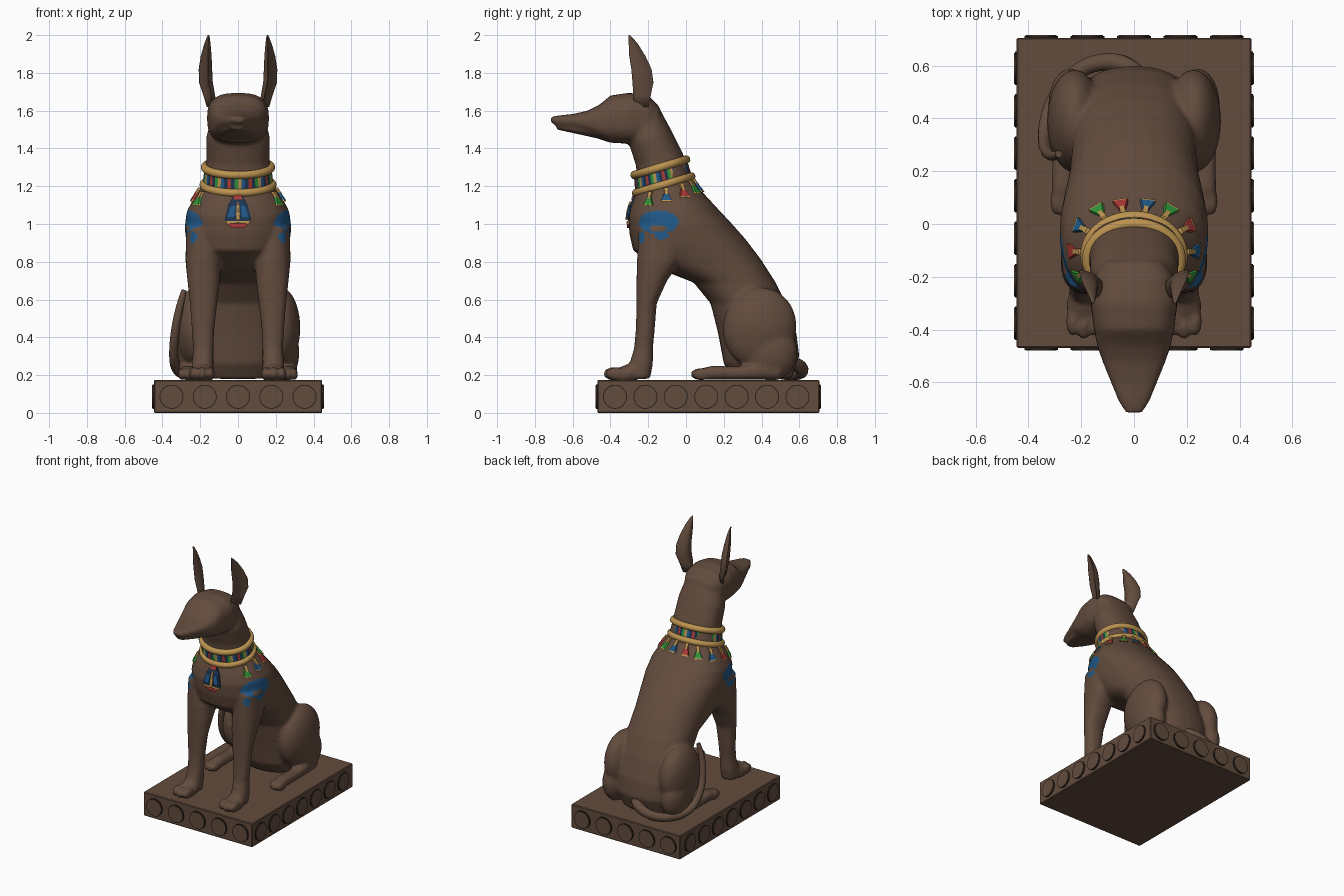
import bpy, bmesh, math
from mathutils import Vector, Matrix
from mathutils.bvhtree import BVHTree

if "Cube" in bpy.data.objects:
    bpy.data.objects.remove(bpy.data.objects["Cube"])

def mat(name, r, g, b):
    m = bpy.data.materials.new(name)
    m.diffuse_color = (r, g, b, 1)
    m.use_nodes = True
    m.node_tree.nodes["Principled BSDF"].inputs["Base Color"].default_value = m.diffuse_color
    return m

BROWN = mat("brown stone", .125, .072, .048)
DARK = mat("dark brown", .022, .015, .011)
GOLD = mat("gold", .50, .29, .08)
BLUE = mat("blue", .015, .10, .25)
NAVY = mat("dark blue", .012, .035, .08)
GREEN = mat("green", .03, .30, .04)
RED = mat("red", .40, .04, .035)

def finish(bm, name, mats, smooth=False):
    bmesh.ops.recalc_face_normals(bm, faces=bm.faces)
    me = bpy.data.meshes.new(name)
    bm.to_mesh(me)
    bm.free()
    for m in mats:
        me.materials.append(m)
    me.polygons.foreach_set("use_smooth", [smooth] * len(me.polygons))
    ob = bpy.data.objects.new(name, me)
    bpy.context.collection.objects.link(ob)
    return ob

def loft(bm, rings):
    vs = [[bm.verts.new(p) for p in r] for r in rings]
    n = len(vs[0])
    for a, b in zip(vs, vs[1:]):
        for i in range(n):
            j = (i + 1) % n
            bm.faces.new((a[i], a[j], b[j], b[i]))
    bm.faces.new(vs[0][::-1])
    bm.faces.new(vs[-1])

def ring(p, q, w, cx=0, power=2.3, n=32):
    """Rounded section between profile points p and q (y, z), half width w."""
    p, q = Vector((cx, *p)), Vector((cx, *q))
    c, h, e = (p + q) / 2, (q - p) / 2, 2 / power
    out = []
    for i in range(n):
        t = 2 * math.pi * i / n
        u = math.copysign(abs(math.cos(t)) ** e, math.cos(t))
        v = math.copysign(abs(math.sin(t)) ** e, math.sin(t))
        out.append(c + h * u + Vector((w * v, 0, 0)))
    return out

def ball(bm, c, r, tilt=0):
    m = Matrix.Translation(c) @ Matrix.Rotation(tilt, 4, 'X') @ Matrix.Diagonal((*r, 1))
    bmesh.ops.create_uvsphere(bm, u_segments=24, v_segments=16, radius=1, matrix=m)

# ---- animal body: overlapping lofts fused by a voxel remesh ----
bm = bmesh.new()
loft(bm, [ring(p, q, w) for p, q, w in [   # neck and trunk
    ((-.30, 1.50), (-.15, 1.63), .14), ((-.30, 1.42), (-.08, 1.50), .168),
    ((-.265, 1.31), (-.015, 1.37), .168), ((-.255, 1.19), (.035, 1.235), .182),
    ((-.29, 1.10), (.10, 1.155), .24), ((-.305, 1.04), (.16, 1.09), .272),
    ((-.30, .95), (.235, 1.01), .283), ((-.28, .86), (.315, .92), .272),
    ((-.15, .765), (.395, .815), .25), ((.04, .69), (.475, .69), .235),
    ((.13, .58), (.535, .57), .24), ((.17, .42), (.585, .42), .25),
    ((.20, .26), (.60, .30), .24), ((.25, .18), (.56, .185), .20)]])
loft(bm, [ring((y, b), (y, t), w, power=2.8) for y, t, b, w in [   # head and upper muzzle
    (-.14, 1.62, 1.48, .11), (-.20, 1.68, 1.43, .15), (-.30, 1.695, 1.425, .165),
    (-.40, 1.68, 1.43, .152), (-.46, 1.63, 1.45, .14), (-.52, 1.60, 1.485, .12),
    (-.60, 1.582, 1.51, .088), (-.67, 1.575, 1.52, .06), (-.715, 1.568, 1.535, .032)]])
loft(bm, [ring((y, b), (y, t), w) for y, t, b, w in [   # lower jaw
    (-.36, 1.52, 1.43, .12), (-.50, 1.52, 1.46, .10),
    (-.60, 1.522, 1.482, .072), (-.685, 1.525, 1.50, .035)]])
for s in (-1, 1):
    # front leg: z, front y, back y, inner x, outer x
    loft(bm, [ring((f, z), (b, z), (o - i) / 2, s * (i + o) / 2) for z, f, b, i, o in [
        (.98, -.25, .02, .12, .275), (.80, -.26, -.03, .09, .278), (.70, -.262, -.10, .095, .268),
        (.58, -.262, -.155, .11, .255), (.45, -.265, -.165, .125, .245), (.34, -.275, -.175, .13, .238),
        (.26, -.30, -.175, .13, .245), (.18, -.31, -.19, .13, .245)]])
    ball(bm, (s * .19, -.31, .205), (.066, .085, .05), .35)
    for k in (-1, 0, 1):   # front toes, hind toes
        ball(bm, (s * .19 + k * .043, -.385 + .015 * abs(k), .207), (.025, .055, .036))
        ball(bm, (s * .268 + k * .03, .075 + .012 * abs(k), .205), (.019, .055, .033))
    # haunch, shin and hind foot
    ball(bm, (s * .225, .39, .45), (.105, .195, .215), -.2)
    ball(bm, (s * .24, .45, .32), (.085, .14, .15))
    loft(bm, [ring((y, .176), (y, t), w, s * .265) for y, t, w in [
        (.06, .23, .045), (.14, .25, .047), (.28, .245, .045), (.42, .28, .05), (.50, .26, .04)]])
fuse = finish(bm, "fused body source", [])
r = fuse.modifiers.new("fuse", 'REMESH')
r.mode, r.voxel_size = 'VOXEL', .0105
sm = fuse.modifiers.new("soften", 'SMOOTH')
sm.factor, sm.iterations = .5, 7
dg = bpy.context.evaluated_depsgraph_get()
body_mesh = bpy.data.meshes.new_from_object(fuse.evaluated_get(dg))
bpy.data.objects.remove(fuse)
body = bpy.data.objects.new("body", body_mesh)
bpy.context.collection.objects.link(body)
body_mesh.materials.clear()
for m in (BROWN, BLUE):
    body_mesh.materials.append(m)

# painted shoulder mark: an oval with a hole and drops below
def oval(p, y, z, a, b):
    return ((p.y - y) / a) ** 2 + ((p.z - z) / b) ** 2 < 1
for f in body_mesh.polygons:
    p = f.center
    f.use_smooth = True
    mark = (oval(p, -.145, 1.01, .105, .062) and not oval(p, -.15, .975, .045, .018)) \
        or oval(p, -.235, .93, .014, .03) or oval(p, -.13, .94, .04, .018)
    f.material_index = int(abs(p.x) > .15 and mark)
bm = bmesh.new()
bm.from_mesh(body_mesh)
tree = BVHTree.FromBMesh(bm)
bm.free()

# ---- ears: dished blades opening outward ----
for s, side in ((-1, "left"), (1, "right")):
    bm = bmesh.new()
    rings = []
    for z, cx, cy, hw in [(1.62, .145, -.235, .04), (1.68, .158, -.232, .05), (1.75, .178, -.227, .06),
                          (1.82, .18, -.235, .058), (1.89, .174, -.257, .046), (1.95, .165, -.277, .027),
                          (1.985, .158, -.292, .012), (2.0, .155, -.30, .003)]:
        d, nrm = Vector((s * .42, .91, 0)), Vector((s * .91, -.42, 0))
        c = Vector((s * cx, cy, z))
        us = [i / 5 - 1 for i in range(11)]
        depth = lambda u: hw * .75 * (1 - u * u)
        rings.append([c + d * hw * u - nrm * depth(u) for u in us] +
                     [c + d * hw * u - nrm * (depth(u) * .3 - .004) for u in us[::-1]])
    loft(bm, rings)
    finish(bm, side + " ear", [BROWN], True)

# ---- swept tubes: tail and collar rims ----
def tube(name, pts, radius, m, cyclic=False, radii=None):
    cu = bpy.data.curves.new(name, 'CURVE')
    cu.dimensions, cu.bevel_depth, cu.bevel_resolution = '3D', radius, 4
    cu.use_fill_caps = True
    sp = cu.splines.new('POLY' if cyclic else 'NURBS')
    sp.points.add(len(pts) - 1)
    for i, p in enumerate(pts):
        sp.points[i].co = (*p, 1)
        sp.points[i].radius = radii[i] if radii else 1
    sp.use_cyclic_u = cyclic
    if not cyclic:
        sp.use_endpoint_u, sp.order_u = True, 4
    cu.materials.append(m)
    bpy.context.collection.objects.link(bpy.data.objects.new(name, cu))

tube("tail", [(.02, .55, .27), (-.02, .61, .25), (-.12, .625, .215), (-.23, .58, .20), (-.325, .45, .205),
              (-.345, .33, .29), (-.335, .265, .45), (-.305, .255, .58), (-.285, .265, .65)],
     .03, BROWN, radii=[1.2, 1.2, 1.1, 1, .9, .8, .75, .7, .45])

def collar(cy, cz, a, b, n=60):
    ts = [2 * math.pi * i / n for i in range(n)]
    return [Vector((a * math.cos(t), cy + b * math.sin(t), cz + .3 * b * math.sin(t))) for t in ts]
tube("upper collar rim", collar(-.136, 1.30, .175, .137), .022, GOLD, True)
tube("lower collar rim", collar(-.118, 1.208, .182, .146), .022, GOLD, True)

# collar band with coloured inlays
bm = bmesh.new()
top, low = ([bm.verts.new(p) for p in collar(y, z, a, b)]
            for y, z, a, b in ((-.136, 1.30, .178, .14), (-.118, 1.208, .186, .15)))
for i in range(60):
    j = (i + 1) % 60
    bm.faces.new((low[i], low[j], top[j], top[i])).material_index = (0, 3, 1, 4, 2, 3)[i % 6]
finish(bm, "collar band", [RED, GREEN, BLUE, NAVY, GOLD])

# ---- jewellery plates laid on the body by ray casting ----
def plate(name, pts, out, base, m, lift=.009):
    """Outline pts (sideways, up) projected onto the body against direction out."""
    side = Vector((-out.y, out.x, 0))
    def hit(u, v):
        start = base + out + side * u + Vector((0, 0, v))
        h = tree.ray_cast(start, -out)[0]
        return h if h else base + side * u + Vector((0, 0, v))
    bm = bmesh.new()
    foot = [hit(*p) for p in pts]
    mid = hit(sum(p[0] for p in pts) / len(pts), sum(p[1] for p in pts) / len(pts))
    lo = [bm.verts.new(p) for p in foot]
    hi = [bm.verts.new(p + out * lift) for p in foot]
    c = bm.verts.new(mid + out * lift)
    for i in range(len(pts)):
        j = (i + 1) % len(pts)
        bm.faces.new((lo[i], lo[j], hi[j], hi[i]))
        bm.faces.new((hi[i], hi[j], c))
    finish(bm, name, [m])

# small flower pendants round the collar
angles = [200, 176, 152, 128, 104, 76, 52, 28, 4, -20]
for i, a in enumerate(angles):
    t = math.radians(a)
    out = Vector((math.cos(t), math.sin(t), 0))
    base = Vector((0, -.12, 1.155 + .055 * math.sin(t)))
    plate("pendant stem", [(-.012, .035), (.012, .035), (.008, 0), (-.008, 0)], out, base, GOLD, .016)
    plate("pendant flower", [(-.008, .01), (.008, .01), (.027, -.032), (-.027, -.032)],
          out, base, (GREEN, RED, BLUE)[i % 3], .014)
    plate("pendant edge", [(-.027, -.03), (.027, -.03), (.029, -.04), (-.029, -.04)], out, base, GOLD, .012)

# large breast pendant
out, base = Vector((0, -1, 0)), Vector((0, -.12, 1.07))
plate("breast pendant", [(-.012, .095), (.012, .095), (.05, .035), (.07, -.04), (.06, -.06),
                         (-.06, -.06), (-.07, -.04), (-.05, .035)], out, base, NAVY)
plate("breast pendant tip", [(-.015, .09), (.015, .09), (.025, .06), (-.025, .06)], out, base, RED, .014)
plate("breast pendant bar", [(-.065, -.055), (.065, -.055), (.06, -.068), (-.06, -.068)], out, base, GOLD, .014)
plate("breast pendant foot", [(-.06, -.068), (.06, -.068), (.03, -.09), (-.03, -.09)], out, base, RED, .012)
for s in (-1, 1):
    plate("breast pendant wing", [(s * .015, .03), (s * .04, .02), (s * .055, -.035), (s * .02, -.04)],
          out, base, BLUE, .014)
plate("breast pendant heart", [(-.005, .05), (.005, .05), (.012, -.05), (-.012, -.05)], out, base, GOLD, .018)

# ---- plinth with rows of round bosses ----
bm = bmesh.new()
bmesh.ops.create_cube(bm, size=1, matrix=Matrix.Translation((0, .118, .0875)) @ Matrix.Diagonal((.89, 1.175, .175, 1)))
bmesh.ops.bevel(bm, geom=bm.edges[:], offset=.005, segments=1, affect='EDGES')
finish(bm, "plinth", [BROWN])
spots = [((x * .176, y, .085), 'X') for x in range(-2, 3) for y in (-.47, .706)]
spots += [((x, .107 + k * .161, .085), 'Y') for k in range(-3, 4) for x in (-.445, .445)]
for name, rad, depth, m in (("boss rim", .064, .014, DARK), ("boss", .059, .02, BROWN)):
    bm = bmesh.new()
    for c, axis in spots:
        bmesh.ops.create_cone(bm, cap_ends=True, segments=32, radius1=rad, radius2=rad, depth=depth,
                              matrix=Matrix.Translation(c) @ Matrix.Rotation(math.pi / 2, 4, axis))
    finish(bm, name, [m])
